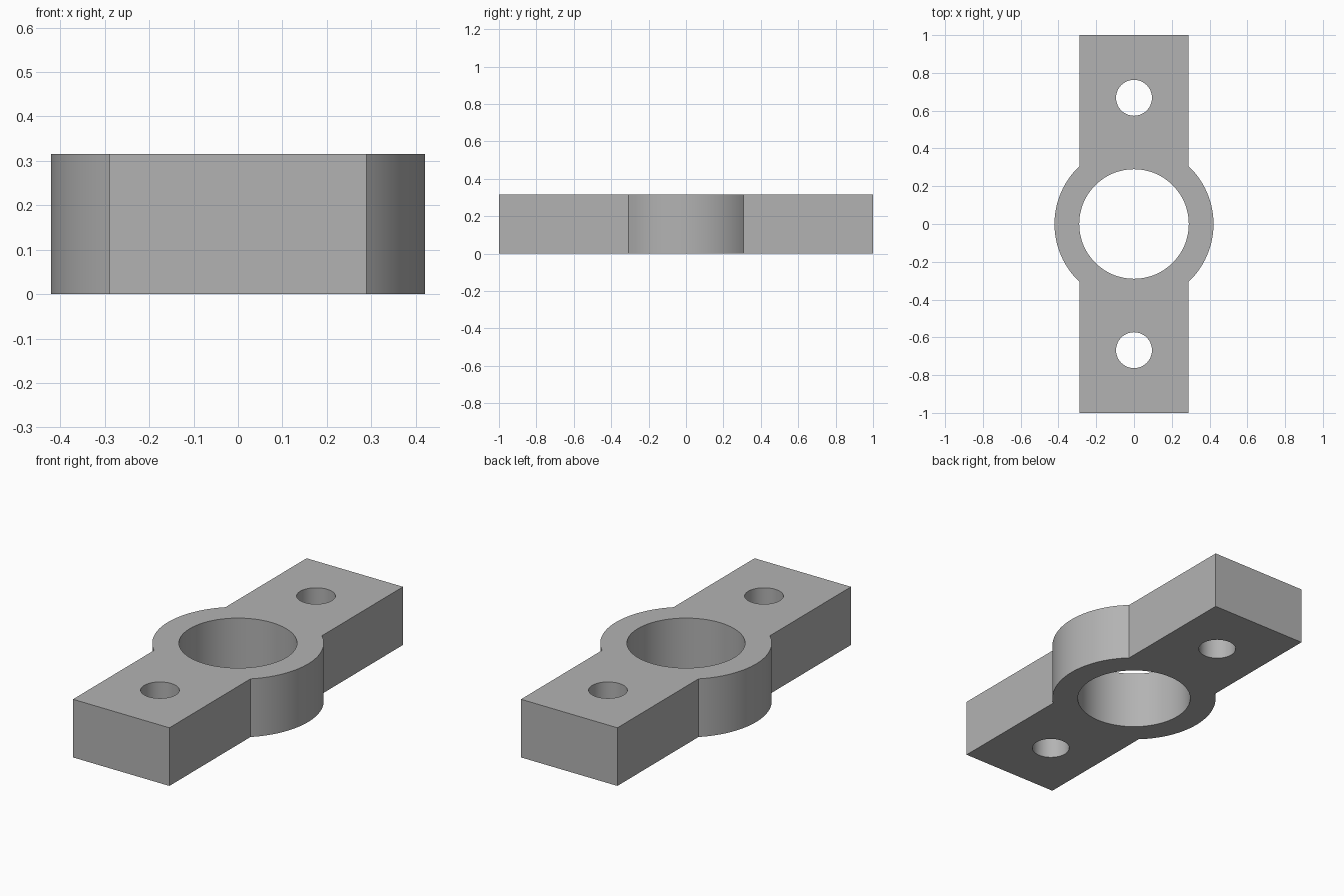
import bpy
import bmesh
from math import acos, cos, sin, pi, radians

HEIGHT = 0.315
ARM = 0.289        # half width of the arms
RING = 0.421       # outer radius of the ring
BORE = 0.29
BOLT, BOLT_Y = 0.095, 0.668

if "Cube" in bpy.data.objects:
    bpy.data.objects.remove(bpy.data.objects["Cube"])

grey = bpy.data.materials.new("plain grey")
grey.use_nodes = True
colour = (0.45, 0.45, 0.45, 1)
grey.diffuse_color = colour
grey.node_tree.nodes["Principled BSDF"].inputs["Base Color"].default_value = colour


def prism(name, points, bottom, top):
    """Solid made by raising a flat outline."""
    bm = bmesh.new()
    face = bm.faces.new([bm.verts.new((x, y, bottom)) for x, y in points])
    raised = bmesh.ops.extrude_face_region(bm, geom=[face])["geom"]
    verts = [v for v in raised if isinstance(v, bmesh.types.BMVert)]
    bmesh.ops.translate(bm, verts=verts, vec=(0, 0, top - bottom))
    bmesh.ops.recalc_face_normals(bm, faces=bm.faces)
    mesh = bpy.data.meshes.new(name)
    bm.to_mesh(mesh)
    bm.free()
    mesh.materials.append(grey)
    obj = bpy.data.objects.new(name, mesh)
    bpy.context.collection.objects.link(obj)
    return obj


def arc(radius, start, end, steps, y=0):
    angles = [start + (end - start) * i / steps for i in range(steps + 1)]
    return [(radius * cos(a), y + radius * sin(a)) for a in angles]


# Clamp body: two straight arms joined by the bulging ring
half = pi / 2 - acos(ARM / RING)
meet = pi / 2 - half
outline = (arc(RING, -meet, meet, 32) + [(ARM, 1), (-ARM, 1)]
           + arc(RING, pi - meet, pi + meet, 32) + [(-ARM, -1), (ARM, -1)])
body = prism("clamp_body", outline, 0, HEIGHT)

# Central bore and the two bolt holes
for name, radius, y in (("bore", BORE, 0), ("back_bolt_hole", BOLT, BOLT_Y),
                        ("front_bolt_hole", BOLT, -BOLT_Y)):
    circle = arc(radius, 0, 2 * pi, 96, y)[:-1]
    cutter = prism(name + "_cutter", circle, -0.1, HEIGHT + 0.1)
    cutter.hide_render = True
    bpy.context.view_layer.objects.active = body
    cut = body.modifiers.new(name, "BOOLEAN")
    cut.operation = "DIFFERENCE"
    cut.solver = "EXACT"
    cut.object = cutter
    bpy.ops.object.modifier_apply(modifier=cut.name)
    bpy.data.objects.remove(cutter)

# Smooth curved walls, crisp edges
bpy.ops.object.select_all(action="DESELECT")
body.select_set(True)
bpy.context.view_layer.objects.active = body
bpy.ops.object.shade_smooth_by_angle(angle=radians(30))
